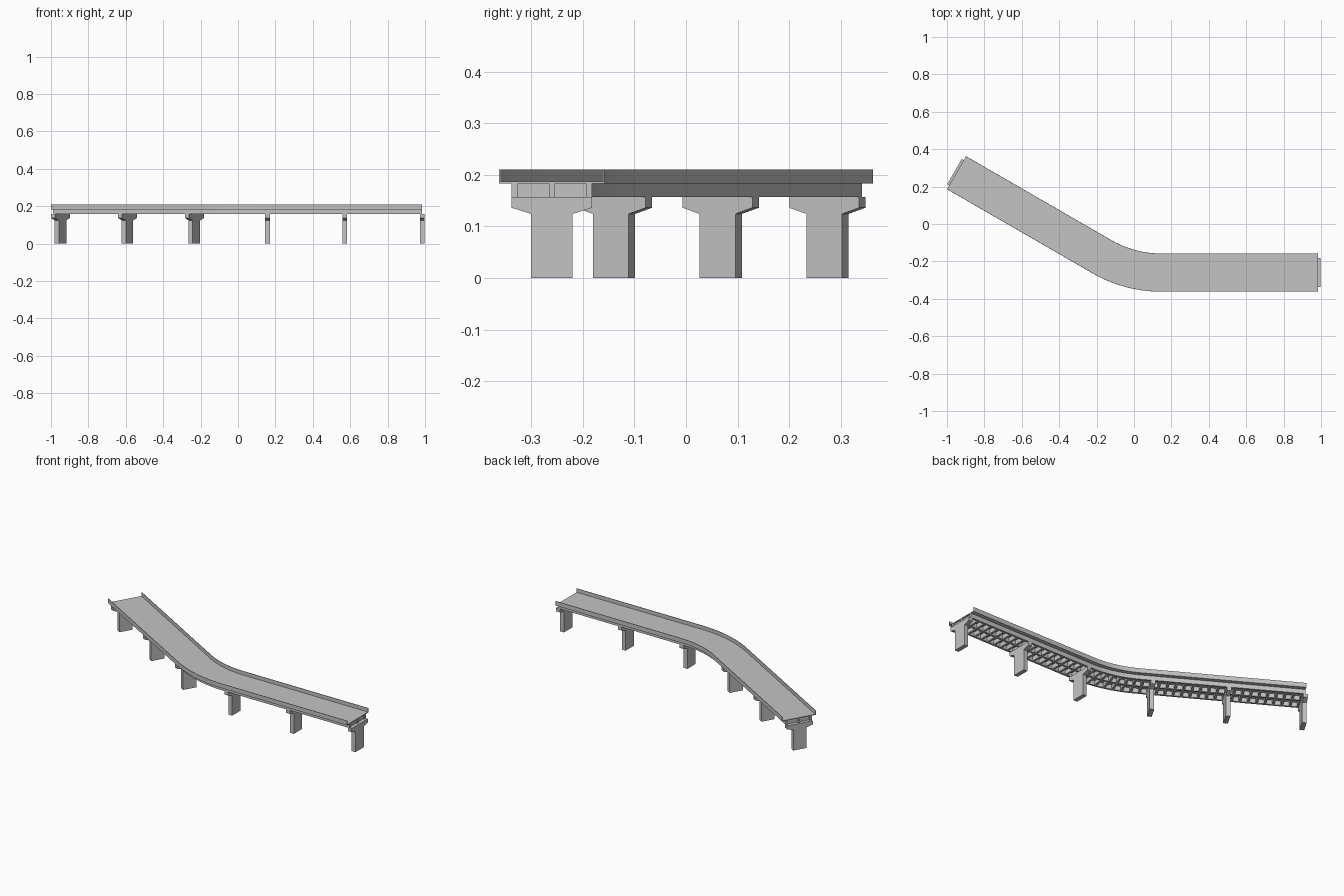
import bpy, bmesh, math
from mathutils import Matrix, Vector

if "Cube" in bpy.data.objects:
    bpy.data.objects.remove(bpy.data.objects["Cube"])

concrete = bpy.data.materials.new("concrete_grey")
concrete.diffuse_color = (0.55, 0.55, 0.55, 1)
concrete.use_nodes = True
concrete.node_tree.nodes["Principled BSDF"].inputs["Base Color"].default_value = concrete.diffuse_color

# Centreline: straight, 30 degree bend, straight
BEND = math.radians(30)
RIGHT_X, MID_Y = 0.985, -0.26
CORNER_X, TANGENT = -0.024, 0.17
RADIUS = TANGENT / math.tan(BEND / 2)
LEFT_END = Vector((-0.949, 0.274))
ARC_START = RIGHT_X - (CORNER_X + TANGENT)
ARC_LEN = RADIUS * BEND
ARC_END = Vector((CORNER_X - TANGENT * math.cos(BEND), MID_Y + TANGENT * math.sin(BEND)))
TOTAL = ARC_START + ARC_LEN + (LEFT_END - ARC_END).length


def station(s):
    """Position and heading turn at distance s from the right end."""
    if s <= ARC_START:
        return Vector((RIGHT_X - s, MID_Y)), 0.0
    if s <= ARC_START + ARC_LEN:
        a = (s - ARC_START) / RADIUS
        return Vector((CORNER_X + TANGENT - RADIUS * math.sin(a),
                       MID_Y + RADIUS * (1 - math.cos(a)))), a
    d = s - ARC_START - ARC_LEN
    return ARC_END + Vector((-math.cos(BEND), math.sin(BEND))) * d, BEND


def frame(s):
    """Local axes at s: x along the road, y across, z up."""
    p, a = station(s)
    return Matrix.Translation((p.x, p.y, 0)) @ Matrix.Rotation(-a, 4, 'Z')


def finish(name, bm):
    bmesh.ops.recalc_face_normals(bm, faces=bm.faces)
    mesh = bpy.data.meshes.new(name)
    bm.to_mesh(mesh)
    bm.free()
    mesh.materials.append(concrete)
    obj = bpy.data.objects.new(name, mesh)
    bpy.context.collection.objects.link(obj)
    bpy.ops.object.select_all(action='DESELECT')
    obj.select_set(True)
    bpy.context.view_layer.objects.active = obj
    bpy.ops.object.shade_smooth_by_angle(angle=math.radians(20))
    return obj


def loft(bm, rings):
    rows = [[bm.verts.new(v) for v in ring] for ring in rings]
    n = len(rows[0])
    for a, b in zip(rows, rows[1:]):
        for i in range(n):
            j = (i + 1) % n
            bm.faces.new((a[i], a[j], b[j], b[i]))
    bm.faces.new(rows[0])
    bm.faces.new(rows[-1][::-1])


SWEEP = [0] + [ARC_START + ARC_LEN * i / 12 for i in range(13)] + [TOTAL]


def sweep(name, profile):
    bm = bmesh.new()
    loft(bm, [[frame(s) @ Vector((0, y, z)) for y, z in profile] for s in SWEEP])
    return finish(name, bm)


# Road deck with thin parapets
W, T = 0.102, 0.003
sweep("road_deck", [(-W, 0.183), (W, 0.183), (W, 0.21), (W - T, 0.21),
                    (W - T, 0.187), (-W + T, 0.187), (-W + T, 0.21), (-W, 0.21)])

# Three longitudinal girders
for name, y in (("outer_girder", -0.072), ("middle_girder", 0), ("inner_girder", 0.072)):
    sweep(name, [(y - 0.006, 0.157), (y + 0.006, 0.157),
                 (y + 0.006, 0.183), (y - 0.006, 0.183)])

# Cross beams between the girders
bm = bmesh.new()
count = 46
for i in range(count):
    m = frame(0.014 + (TOTAL - 0.028) * i / (count - 1))
    for y in (-0.036, 0.036):
        bmesh.ops.create_cube(bm, size=1, matrix=m @ Matrix.Translation((0, y, 0.17))
                              @ Matrix.Diagonal((0.012, 0.06, 0.026, 1)))
finish("cross_beams", bm)

# Piers with flared caps
half = [(0.04, 0), (0.04, 0.124), (0.078, 0.136), (0.078, 0.157)]
outline = half + [(-y, z) for y, z in reversed(half)]
for base, direction in ((0, 1), (TOTAL, -1)):
    for k in range(3):
        m = frame(base + direction * 0.4135 * k)
        bm = bmesh.new()
        loft(bm, [[m @ Vector((x, y, z)) for y, z in outline] for x in (-0.0125, 0.0125)])
        finish("pier", bm)
